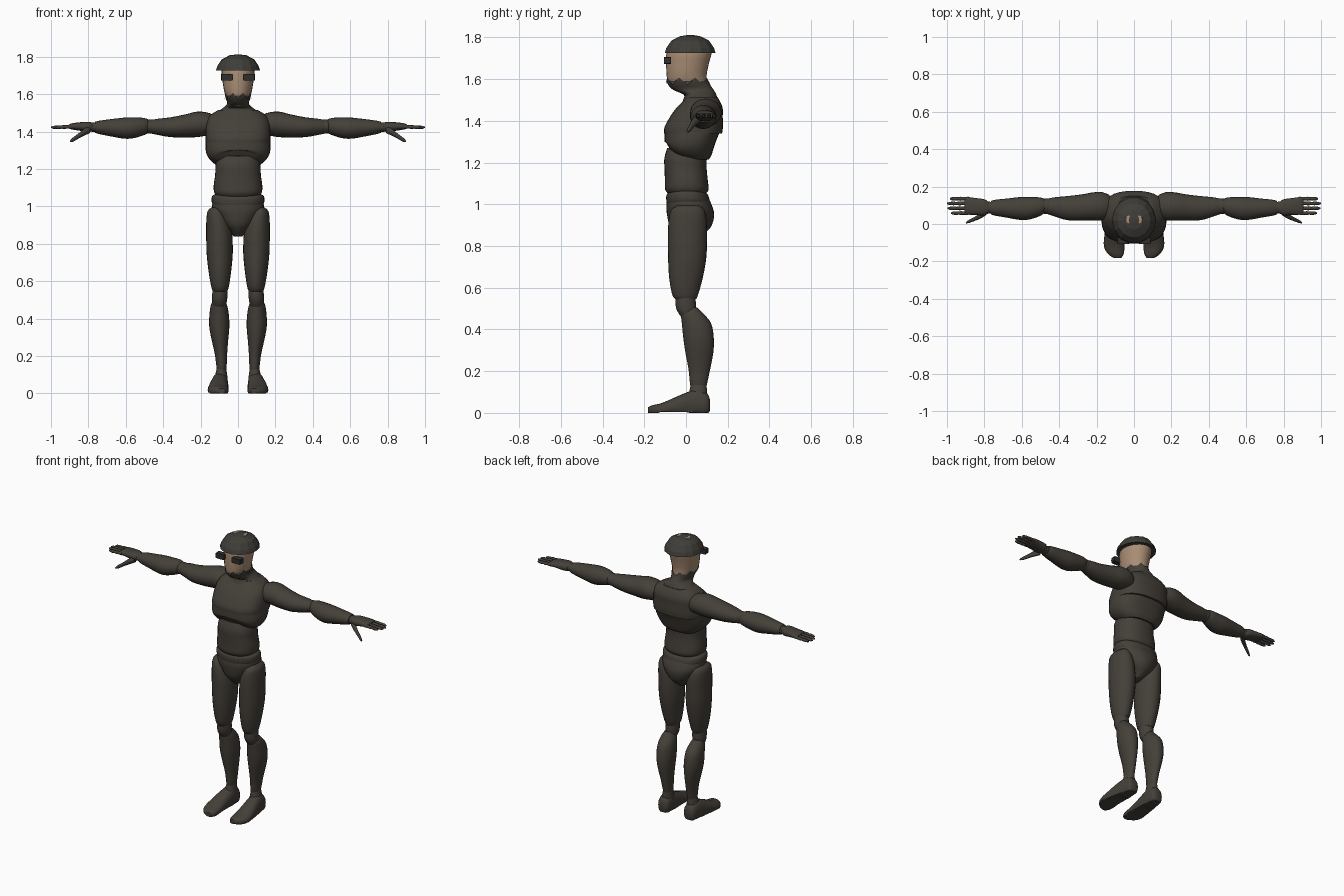
import bpy, bmesh, math
from mathutils import Vector


def material(name, rgb):
    m = bpy.data.materials.new(name)
    m.diffuse_color = (*rgb, 1)
    return m


SUIT = material("dark brown suit", (0.058, 0.050, 0.040))
CAP = material("dark grey cap", (0.050, 0.047, 0.040))
SKIN = material("tan skin", (0.40, 0.27, 0.18))
LENS = material("black lens", (0.030, 0.028, 0.025))


def spline(rows, sub):
    """Smooth rows of section values with a Catmull-Rom curve."""
    out = []
    for i in range(len(rows) - 1):
        p = [rows[max(0, min(len(rows) - 1, i + k))] for k in (-1, 0, 1, 2)]
        for s in range(sub):
            t = s / sub
            out.append([b + 0.5 * t * (c - a + t * (2*a - 5*b + 4*c - d + t * (3*(b - c) + d - a)))
                        for a, b, c, d in zip(*p)])
    return out + [list(rows[-1])]


def loft(name, axis, rows, mat, n=24, power=2.0, sub=3, mirror=False, warp=None, cap=True):
    """Rows: position along axis, two centre coordinates, two half sizes."""
    bm, rings = bmesh.new(), []
    for t, c1, c2, r1, r2 in spline(rows, sub):
        ring = []
        for k in range(n):
            a = 2 * math.pi * k / n
            c, s = math.cos(a), math.sin(a)
            u = c1 + max(r1, .001) * math.copysign(abs(c) ** (2 / power), c)
            w = c2 + max(r2, .001) * math.copysign(abs(s) ** (2 / power), s)
            v = Vector({'x': (t, u, w), 'y': (u, t, w), 'z': (u, w, t)}[axis])
            ring.append(bm.verts.new(warp(v, k) if warp else v))
        rings.append(ring)
    for a, b in zip(rings, rings[1:]):
        for k in range(n):
            j = (k + 1) % n
            bm.faces.new((a[k], a[j], b[j], b[k]))
    bm.faces.new(rings[0])
    if cap:
        bm.faces.new(rings[-1])
    bmesh.ops.recalc_face_normals(bm, faces=bm.faces)
    me = bpy.data.meshes.new(name)
    bm.to_mesh(me)
    bm.free()
    me.materials.append(mat)
    ob = bpy.data.objects.new(name, me)
    bpy.context.collection.objects.link(ob)
    if mirror:
        ob.modifiers.new("Mirror", 'MIRROR')
    return ob


def limb(name, axis, rows, **kw):
    return loft(name, axis, rows, SUIT, mirror=True, **kw)


# Torso: rib cage with an arched lower rim, chest above, abdomen tucked inside
def rib_arch(v, k):
    if v.z < 1.30:
        front = max(0, min(1, (.06 - v.y) / .15))
        v.z += .06 * front * (1 - min(1, (v.x / .16) ** 2)) * min(1, (1.30 - v.z) / .06)
    return v


loft("rib_cage", 'z', [(1.215, 0, .015, .115, .095), (1.235, 0, .014, .140, .108),
     (1.27, 0, .016, .164, .117), (1.31, 0, .022, .174, .125), (1.36, 0, .033, .172, .135)],
     SUIT, 32, 2.5, warp=rib_arch)
loft("chest", 'z', [(1.34, 0, .034, .172, .139), (1.37, 0, .037, .174, .140), (1.42, 0, .050, .172, .126),
     (1.46, 0, .064, .165, .112), (1.49, 0, .073, .145, .092), (1.515, 0, .075, .105, .075)],
     SUIT, 32, 2.6)
loft("abdomen", 'z', [(1.045, 0, .005, .105, .085), (1.07, 0, .004, .126, .104), (1.11, 0, .002, .130, .103),
     (1.17, 0, -.002, .122, .101), (1.22, 0, -.002, .120, .102), (1.27, 0, .01, .11, .10)],
     SUIT, 32, 2.3)


# Pelvis: waist band over tapered briefs
def band_tilt(v, k):
    v.z += .012 * (v.x / .14) ** 2 - .006
    return v


loft("waist_band", 'z', [(1.005, 0, .010, .135, .100), (1.02, 0, .010, .141, .104),
     (1.05, 0, .006, .138, .100), (1.062, 0, .005, .120, .088)], SUIT, 32, 2.2, warp=band_tilt)
loft("briefs", 'z', [(.84, 0, .015, .025, .045), (.865, 0, .02, .045, .075), (.90, 0, .022, .082, .102),
     (.95, 0, .022, .118, .113), (.99, 0, .016, .138, .110), (1.03, 0, .01, .134, .098)], SUIT, 32, 2.2)

# Head, collar with jagged upper rim, and domed cap
loft("head", 'z', [(1.54, 0, .025, .045, .07), (1.58, 0, .008, .063, .092), (1.62, 0, .003, .075, .096),
     (1.68, 0, .008, .084, .103), (1.73, 0, .015, .088, .108), (1.77, 0, .018, .075, .09)], SKIN)


def jagged(v, k):
    if v.z > 1.592:
        v.z += (-.022, 0, .012, -.004)[k % 4]
    return v


loft("collar_mask", 'z', [(1.48, 0, .065, .15, .085), (1.50, 0, .068, .120, .082), (1.525, 0, .068, .082, .078),
     (1.548, 0, .036, .058, .097), (1.572, 0, .016, .064, .101), (1.595, 0, .006, .071, .102)],
     SUIT, 32, 2.0, warp=jagged, cap=False)
loft("cap_dome", 'z', [(1.725, 0, .02, .118, .125), (1.75, 0, .02, .110, .117), (1.785, 0, .02, .088, .092),
     (1.805, 0, .02, .050, .052), (1.812, 0, .02, .012, .012)], CAP, 14, sub=1)

# Bare patches showing at the crown
loft("crown_patch", 'z', [(1.80, .032, .025, .018, .018), (1.809, .030, .025, .014, .022)],
     SKIN, 7, sub=1, mirror=True)

# Eye lenses
loft("eye_lens", 'y', [(-.106, .058, 1.69, .031, .017), (-.072, .061, 1.69, .031, .017)],
     LENS, 16, 12, sub=1, mirror=True)

# Arms
limb("upper_arm", 'x', [(.13, .095, 1.435, .060, .055), (.17, .095, 1.44, .075, .063),
     (.22, .094, 1.438, .075, .068), (.28, .088, 1.430, .070, .062), (.36, .085, 1.423, .064, .053),
     (.43, .092, 1.425, .050, .043), (.465, .094, 1.425, .040, .036)])
limb("elbow", 'x', [(.43, .095, 1.427, .03, .03), (.47, .095, 1.427, .042, .038), (.51, .095, 1.427, .03, .03)])
limb("forearm", 'x', [(.475, .097, 1.428, .034, .034), (.50, .093, 1.427, .049, .045),
     (.56, .084, 1.420, .060, .056), (.61, .083, 1.418, .061, .056), (.68, .085, 1.420, .051, .046),
     (.74, .087, 1.422, .043, .036), (.765, .087, 1.423, .036, .029)])
limb("wrist", 'x', [(.74, .088, 1.423, .03, .025), (.80, .088, 1.423, .032, .024)])
limb("hand", 'x', [(.775, .088, 1.424, .028, .022), (.80, .089, 1.425, .043, .027),
     (.85, .094, 1.427, .045, .022), (.89, .097, 1.427, .047, .016), (.905, .097, 1.426, .042, .010)], power=2.4)

# Fingers with knuckle bulges, then the thumb
for i, (y, tip) in enumerate([(.058, .978), (.084, .997), (.110, 1.0), (.135, .985)]):
    span = tip - .885
    shape = [(0, .011), (.3, .009), (.42, .011), (.55, .008), (.7, .010), (.9, .008), (1, .003)]
    limb("finger_%d" % (i + 1), 'x',
         [(.885 + span * f, y, 1.426 - .004 * f, r, r) for f, r in shape], n=10, sub=1)
limb("thumb", 'x', [(.79, .062, 1.410, .014, .018), (.82, .044, 1.398, .015, .019), (.85, .028, 1.378, .011, .014),
     (.88, .015, 1.358, .009, .012), (.897, .007, 1.348, .004, .005)], n=12, sub=2)

# Legs
limb("thigh", 'z', [(.995, .118, .012, .022, .05), (.975, .118, .008, .044, .077), (.93, .109, .008, .060, .090),
     (.86, .101, .007, .069, .094), (.75, .098, .006, .070, .092), (.65, .097, 0, .060, .081),
     (.57, .096, -.004, .047, .063), (.545, .096, -.002, .038, .050)])
limb("knee", 'z', [(.58, .096, -.002, .038, .045), (.53, .097, -.002, .041, .049),
     (.49, .099, .003, .039, .046), (.45, .10, .02, .030, .035)])
limb("shin", 'z', [(.505, .102, .022, .026, .032), (.475, .102, .030, .042, .054), (.43, .101, .050, .051, .070),
     (.36, .100, .060, .054, .073), (.29, .097, .064, .045, .067), (.21, .091, .064, .033, .052),
     (.14, .088, .060, .027, .041), (.12, .088, .06, .022, .036)])
limb("ankle", 'z', [(.14, .088, .06, .024, .037), (.10, .090, .058, .032, .043), (.06, .092, .05, .038, .05)])


# Feet: flat soles
def sole(v, k):
    v.z = max(v.z, .004 if -.12 < v.y < .01 else 0)
    return v


limb("foot", 'y', [(.115, .093, .038, .022, .025), (.10, .094, .040, .038, .055), (.05, .096, .042, .044, .068),
     (0, .100, .035, .048, .062), (-.06, .105, .025, .053, .046), (-.12, .106, .015, .055, .031),
     (-.16, .097, .013, .042, .024), (-.182, .088, .013, .020, .014)], power=2.3, warp=sole)

# Smooth shading, keeping the cap faceted
for ob in bpy.context.scene.objects:
    ob.select_set(not ob.name.startswith(("cap", "crown", "eye")))
bpy.context.view_layer.objects.active = bpy.data.objects["chest"]
bpy.ops.object.shade_smooth_by_angle(angle=math.radians(40))
